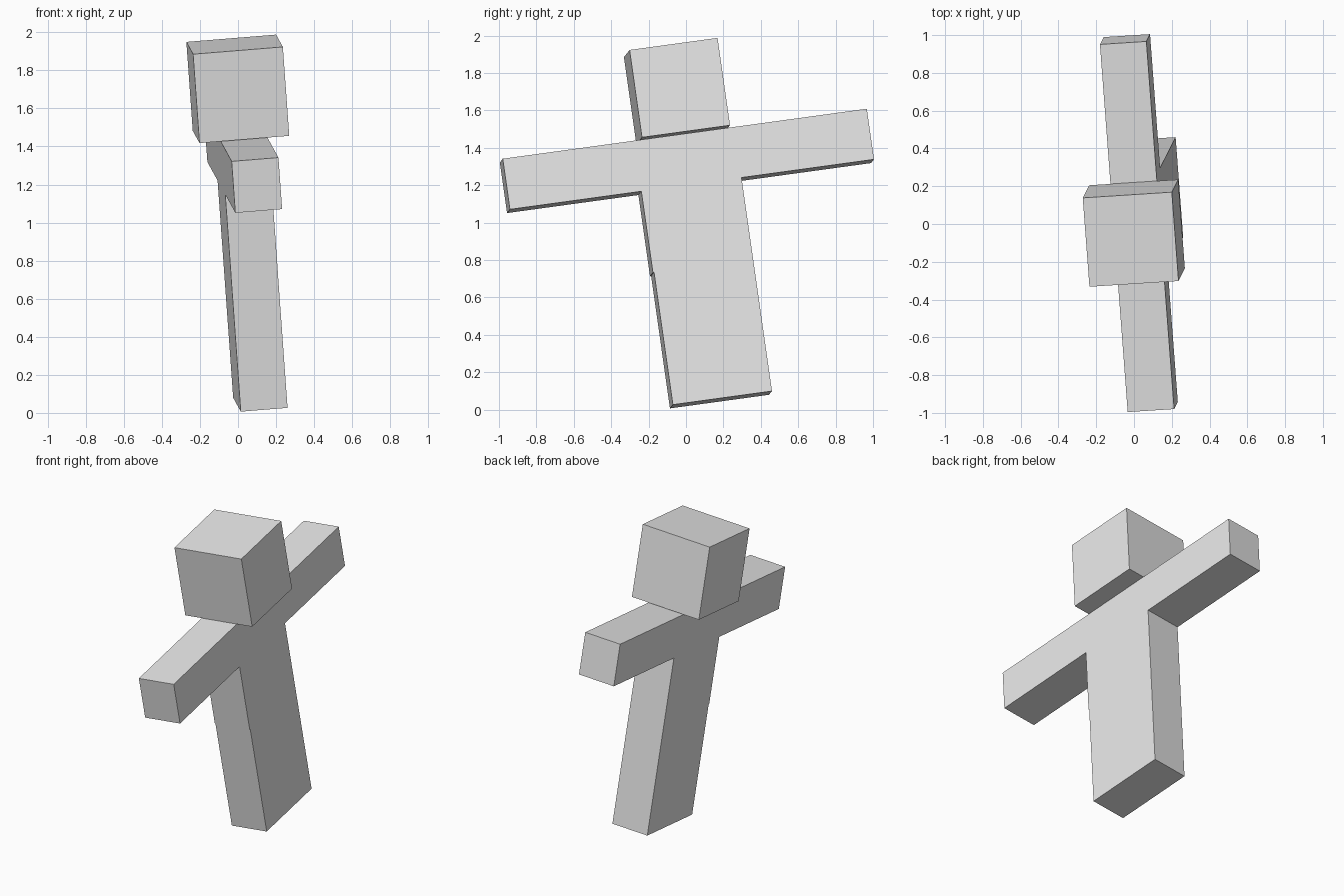
import bpy
import bmesh
from mathutils import Vector, Matrix

if "Cube" in bpy.data.objects:
    bpy.data.objects.remove(bpy.data.objects["Cube"])

# Leaning frame: up along the body, across the shoulders, through the thickness
up = Vector((-0.071, -0.141, 0.988)).normalized()
across = Vector((-0.075, 0.987, 0.141))
across = (across - up * across.dot(up)).normalized()
thick = across.cross(up).normalized()
foot = Vector((0.1175, 0.187, 0.053))
frame = Matrix((thick, across, up)).transposed().to_4x4()
frame.translation = foot

grey = bpy.data.materials.new("plain grey")
grey.diffuse_color = (0.8, 0.8, 0.8, 1)
grey.use_nodes = True
grey.node_tree.nodes["Principled BSDF"].inputs["Base Color"].default_value = grey.diffuse_color


def box(name, t, a, h):
    """Box from (low, high) ranges in the leaning frame."""
    bm = bmesh.new()
    bmesh.ops.create_cube(bm, size=1)
    for v in bm.verts:
        v.co = Vector([(r[0] + r[1]) / 2 + c * (r[1] - r[0])
                       for c, r in zip(v.co, (t, a, h))])
    bm.transform(frame)
    mesh = bpy.data.meshes.new(name)
    bm.to_mesh(mesh)
    bm.free()
    mesh.materials.append(grey)
    bpy.context.collection.objects.link(bpy.data.objects.new(name, mesh))


T = (-0.1235, 0.1235)     # shared thickness
W = 0.268                 # half the body width
HIP, SHOULDER, TOP = 0.716, 1.43, 1.907

# Legs side by side, torso slightly proud at the front
box("front_leg", T, (-W, 0), (0, HIP))
box("back_leg", T, (0, W), (0, HIP))
box("torso", T, (-W - 0.006, W), (HIP, SHOULDER))

# Outstretched arms
box("front_arm", T, (-W - 0.717, -W), (SHOULDER - 0.274, SHOULDER))
box("back_arm", T, (W, W + 0.717), (SHOULDER - 0.274, SHOULDER))

# Cube head just above the shoulders
box("head", (-0.237, 0.237), (-0.238, 0.238), (SHOULDER + 0.004, TOP))
